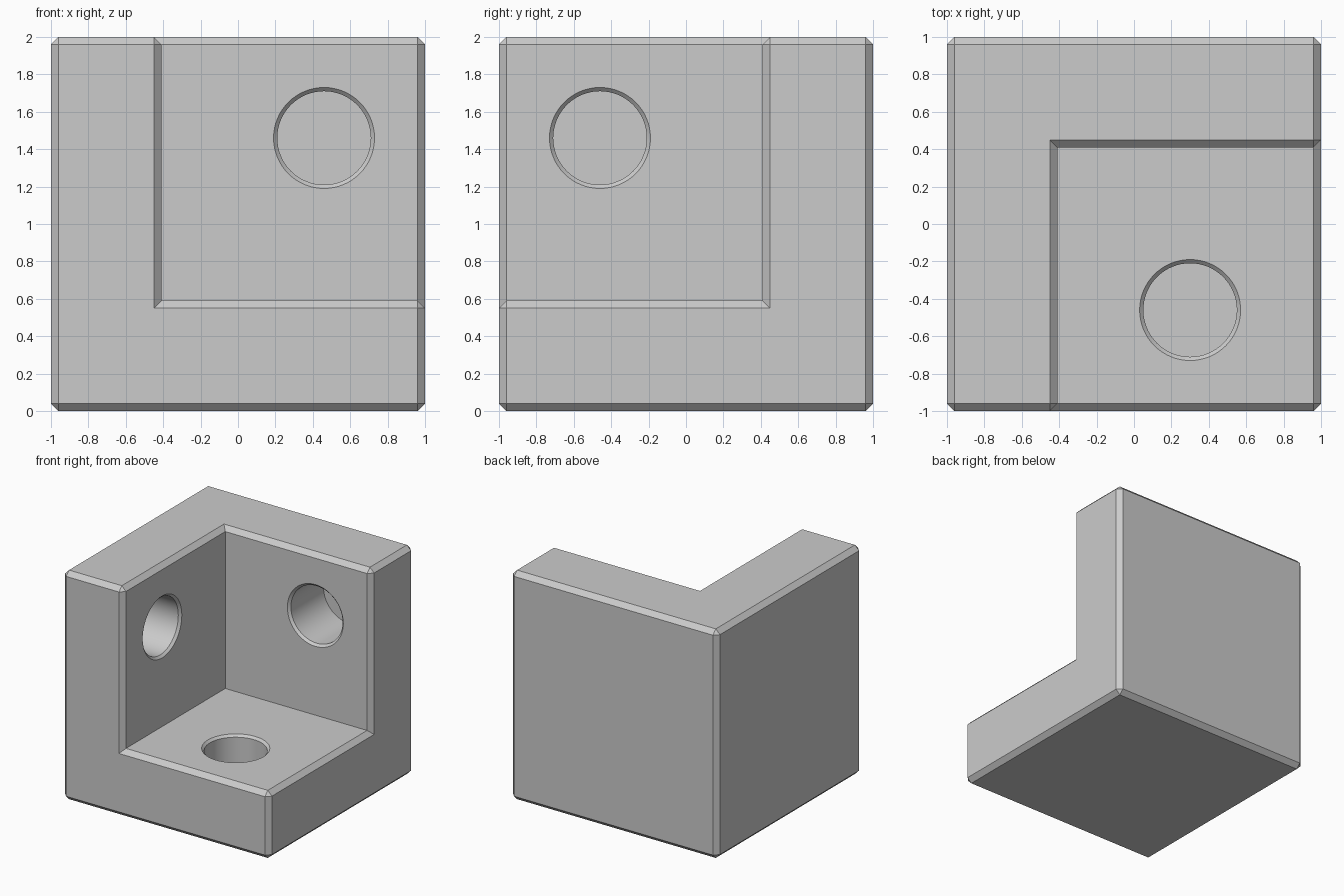
import bpy, bmesh
from math import radians
from mathutils import Matrix, Vector

cube = bpy.data.objects.get("Cube")
if cube:
    bpy.data.objects.remove(cube, do_unlink=True)

WALL = 0.59      # thickness of the three walls
CHAMFER = 0.04   # width of the edge chamfers
DEPTH = 0.47     # depth of the blind holes
INNER = WALL - 1

grey = bpy.data.materials.new("light grey")
grey.use_nodes = True
grey.diffuse_color = (0.6, 0.6, 0.6, 1)
grey.node_tree.nodes["Principled BSDF"].inputs["Base Color"].default_value = grey.diffuse_color


def make_object(name, bm):
    bmesh.ops.recalc_face_normals(bm, faces=bm.faces)
    mesh = bpy.data.meshes.new(name)
    bm.to_mesh(mesh)
    bm.free()
    mesh.materials.append(grey)
    obj = bpy.data.objects.new(name, mesh)
    bpy.context.collection.objects.link(obj)
    return obj


def make_box(name, low, high):
    low, high = Vector(low), Vector(high)
    bm = bmesh.new()
    bmesh.ops.create_cube(bm, size=1)
    for v in bm.verts:
        v.co = (low + high) / 2 + v.co * (high - low)
    return make_object(name, bm)


def make_hole_cutter(name, centre, rotation):
    """Revolved plug with a flared mouth; its axis points out of the wall."""
    bm = bmesh.new()
    profile = [(0, -DEPTH), (0.25, -DEPTH), (0.25, -0.02), (0.29, 0.02), (0, 0.02)]
    verts = [bm.verts.new((r, 0, z)) for r, z in profile]
    edges = [bm.edges.new(pair) for pair in zip(verts, verts[1:])]
    bmesh.ops.spin(bm, geom=verts + edges, cent=(0, 0, 0), axis=(0, 0, 1),
                   angle=radians(360), steps=64)
    bmesh.ops.remove_doubles(bm, verts=bm.verts, dist=0.0005)
    bm.transform(Matrix.Translation(centre) @ rotation)
    return make_object(name, bm)


def cut(target, cutter):
    cutter.hide_render = True
    mod = target.modifiers.new("cut", 'BOOLEAN')
    mod.operation, mod.solver, mod.object = 'DIFFERENCE', 'EXACT', cutter
    bpy.context.view_layer.objects.active = target
    bpy.ops.object.modifier_apply(modifier=mod.name)
    bpy.data.objects.remove(cutter, do_unlink=True)


# Block with one corner notched out, leaving three walls
bracket = make_box("corner_bracket", (-1, -1, 0), (1, 1, 2))
cut(bracket, make_box("notch_cutter", (INNER, -2, WALL), (2, -INNER, 3)))

# Chamfer every outward edge, keep the inner corner sharp
bm = bmesh.new()
bm.from_mesh(bracket.data)
bmesh.ops.remove_doubles(bm, verts=bm.verts, dist=0.0005)
bmesh.ops.dissolve_limit(bm, angle_limit=radians(1), verts=bm.verts, edges=bm.edges)
bm.normal_update()
outward = [e for e in bm.edges if e.is_convex and e.calc_face_angle(0) > 1]
bmesh.ops.bevel(bm, geom=outward, offset=CHAMFER, offset_type='OFFSET',
                segments=1, affect='EDGES', clamp_overlap=True)
bm.to_mesh(bracket.data)
bm.free()

# Blind screw hole in each inner wall
holes = {
    "back_hole": ((0.46, -INNER, 1.46), Matrix.Rotation(radians(90), 4, 'X')),
    "side_hole": ((INNER, -0.46, 1.46), Matrix.Rotation(radians(90), 4, 'Y')),
    "floor_hole": ((0.3, -0.46, WALL), Matrix.Identity(4)),
}
for name, (centre, rotation) in holes.items():
    cut(bracket, make_hole_cutter(name, centre, rotation))

# Smooth hole walls, sharp edges elsewhere
bpy.ops.object.select_all(action='DESELECT')
bracket.select_set(True)
bpy.context.view_layer.objects.active = bracket
bpy.ops.object.shade_smooth_by_angle(angle=radians(30))
